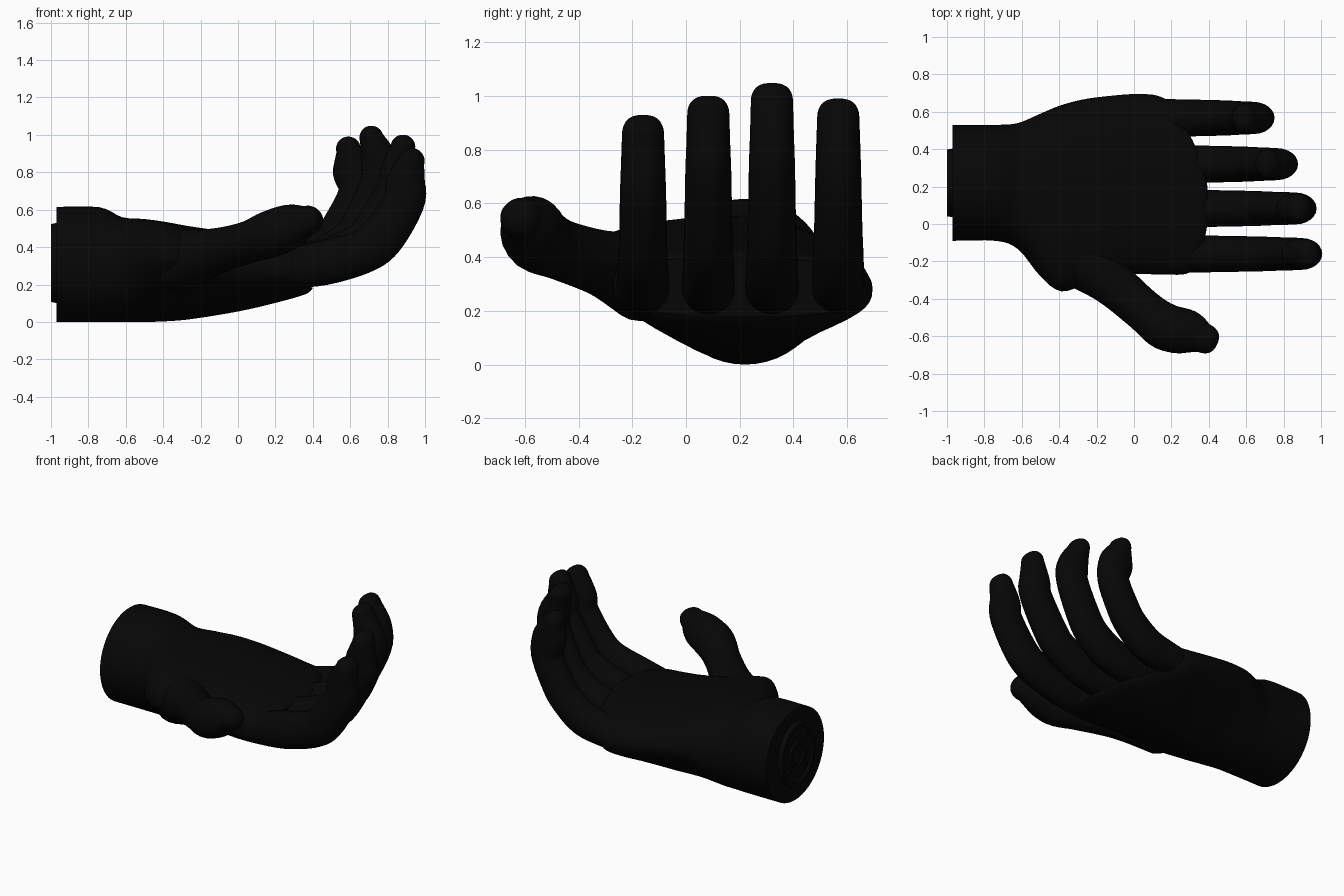
import bpy, bmesh, math
from mathutils import Vector

if "Cube" in bpy.data.objects:
    bpy.data.objects.remove(bpy.data.objects["Cube"], do_unlink=True)

black = bpy.data.materials.new("matte black")
black.use_nodes = True
black.diffuse_color = (0.002, 0.002, 0.002, 1)
black.node_tree.nodes["Principled BSDF"].inputs["Base Color"].default_value = black.diffuse_color
black.node_tree.nodes["Principled BSDF"].inputs["Roughness"].default_value = 0.8


def spline(points, steps=5):
    """Smooth the rows of numbers into a denser list passing through each row."""
    p = [points[0]] + list(points) + [points[-1]]
    out = []
    for i in range(1, len(p) - 2):
        for s in range(steps):
            t = s / steps
            out.append([0.5 * (2 * b + (c - a) * t + (2 * a - 5 * b + 4 * c - d) * t * t
                               + (3 * b - a - 3 * c + d) * t ** 3)
                        for a, b, c, d in zip(p[i - 1], p[i], p[i + 1], p[i + 2])])
    out.append(list(points[-1]))
    return out


def loft(name, rings):
    """Skin a list of equal-length point rings and close both ends."""
    bm = bmesh.new()
    loops = [[bm.verts.new(c) for c in ring] for ring in rings]
    n = len(loops[0])
    for a, b in zip(loops, loops[1:]):
        for i in range(n):
            j = (i + 1) % n
            bm.faces.new((a[i], a[j], b[j], b[i]))
    bm.faces.new(loops[0])
    bm.faces.new(loops[-1])
    bmesh.ops.recalc_face_normals(bm, faces=bm.faces)
    mesh = bpy.data.meshes.new(name)
    bm.to_mesh(mesh)
    bm.free()
    mesh.materials.append(black)
    obj = bpy.data.objects.new(name, mesh)
    bpy.context.collection.objects.link(obj)
    bpy.ops.object.select_all(action="DESELECT")
    bpy.context.view_layer.objects.active = obj
    obj.select_set(True)
    bpy.ops.object.shade_smooth_by_angle(angle=math.radians(40))
    return obj


def digit(name, path, sides=24):
    """Limb with a blunt tip through rows of x, y, z, depth radius, width radius."""
    rows = spline(path)
    pts = [Vector(r[:3]) for r in rows]
    stations = []
    for i, (p, row) in enumerate(zip(pts, rows)):
        t = (pts[min(i + 1, len(pts) - 1)] - pts[max(i - 1, 0)]).normalized()
        stations.append((p, t, row[3], row[4]))
    # blunt tip, wider sideways like a fingertip
    p, t, r, w = stations[-1]
    for k in range(1, 8):
        a = k * math.pi / 2 / 7.15
        stations.append((p + t * r * math.sin(a), t, r * math.cos(a), w * math.cos(a) ** 0.7))
    # rounded root
    p, t, r, w = stations[0]
    for k in range(1, 6):
        a = k * math.pi / 2 / 5.2
        stations.insert(0, (p - t * r * math.sin(a), t, r * math.cos(a), w * math.cos(a)))
    span = pts[-1] - pts[0]
    across = Vector((-span.y, span.x, 0)).normalized()
    rings = []
    for p, t, r, w in stations:
        side = (across - t * across.dot(t)).normalized()
        up = t.cross(side)
        rings.append([p + side * w * math.cos(a) + up * r * math.sin(a)
                      for a in (2 * math.pi * i / sides for i in range(sides))])
    return loft(name, rings)


# Wrist and palm: x, y low, y high, z low, z high, z widest, roundness below, end bow
SECTIONS = [
    (-0.97, -0.09, 0.53, 0.0, 0.615, 0.31, 2, 0),
    (-0.74, -0.09, 0.53, 0.0, 0.613, 0.31, 2, 0),
    (-0.62, -0.135, 0.54, 0.0, 0.56, 0.31, 1.85, 0),
    (-0.5, -0.28, 0.59, 0.0, 0.55, 0.33, 1.55, 0),
    (-0.39, -0.36, 0.635, 0.003, 0.535, 0.34, 1.4, 0),
    (-0.25, -0.32, 0.67, 0.015, 0.51, 0.32, 1.45, 0),
    (0.0, -0.27, 0.69, 0.055, 0.475, 0.29, 1.65, 0.3),
    (0.2, -0.27, 0.695, 0.1, 0.445, 0.285, 2.1, 0.7),
    (0.36, -0.27, 0.69, 0.147, 0.425, 0.285, 2.7, 1),
    (0.4, -0.25, 0.67, 0.18, 0.4, 0.285, 2.8, 1),
]
WRIST_Y = 0.22


def palm_ring(row, sides=48):
    x, y0, y1, z0, z1, zm, n, bow = row
    mid = (y0 + y1) / 2
    # the upper thumb side is fuller past the wrist
    fullness = 2 + 1.2 * min(1, max(0, (x + 0.65) / 0.25))
    ring = []
    for i in range(sides):
        a = 2 * math.pi * i / sides
        c, s = math.cos(a), math.sin(a)
        e = 2 / n if s < 0 else 2 / (fullness if c < 0 else 2.1)
        y = mid + (y1 - y0) / 2 * math.copysign(abs(c) ** e, c) + (WRIST_Y - mid) * max(0, -s) ** e
        z = zm + ((z1 - zm) if s > 0 else (zm - z0)) * math.copysign(abs(s) ** e, s)
        ring.append((x - bow * 0.18 * ((y - 0.1) / 0.5) ** 2, y, z))
    return ring


loft("palm_and_wrist", [palm_ring(r) for r in spline(SECTIONS, 4)])

# Fingers: side position, then x, z, depth radius along each
FINGERS = {
    "index_finger": (-0.16, [(0.27, 0.285, 0.105), (0.45, 0.315, 0.12), (0.66, 0.373, 0.117), (0.77, 0.455, 0.12),
                             (0.887, 0.64, 0.11), (0.898, 0.75, 0.104), (0.928, 0.86, 0.07)]),
    "middle_finger": (0.083, [(0.27, 0.285, 0.105), (0.47, 0.325, 0.12), (0.65, 0.407, 0.115), (0.735, 0.495, 0.117),
                              (0.856, 0.71, 0.11), (0.865, 0.81, 0.104), (0.882, 0.935, 0.066)]),
    "ring_finger": (0.32, [(0.25, 0.285, 0.105), (0.46, 0.335, 0.12), (0.6, 0.427, 0.115), (0.674, 0.533, 0.114),
                           (0.762, 0.74, 0.108), (0.758, 0.85, 0.104), (0.713, 0.985, 0.064)]),
    "little_finger": (0.567, [(0.17, 0.285, 0.1), (0.36, 0.325, 0.113), (0.497, 0.425, 0.11), (0.565, 0.52, 0.11),
                              (0.642, 0.69, 0.106), (0.618, 0.82, 0.114), (0.59, 0.925, 0.066)]),
}
for name, (y, path) in FINGERS.items():
    digit(name, [(x, y, z, r, 0.101 - 0.0038 * i) for i, (x, z, r) in enumerate(path)])

# Thumb
THUMB = [(-0.32, -0.16, 0.33, 0.17), (-0.13, -0.305, 0.375, 0.125), (0.05, -0.46, 0.425, 0.113),
         (0.17, -0.55, 0.468, 0.126), (0.29, -0.577, 0.515, 0.117), (0.372, -0.61, 0.542, 0.08)]
digit("thumb", [(*row, row[3]) for row in THUMB])


def disc(name, y, z, ry, rz, x0, x1, hole=0.0, sides=40):
    """Flat plate facing along x, with an optional shallow centre recess."""
    def ring(x, k):
        return [(x, y + ry * k * math.cos(a), z + rz * k * math.sin(a))
                for a in (2 * math.pi * i / sides for i in range(sides))]
    rings = [ring(x1, 1), ring(x0, 0.97)]
    if hole:
        rings += [ring(x0, hole), ring((x0 + x1) / 2, hole)]
    return loft(name, rings)


# Wrist mounting plate, hub and screws
disc("mounting_plate", WRIST_Y, 0.315, 0.184, 0.215, -1.0, -0.965, 0.85)
disc("mounting_hub", WRIST_Y, 0.315, 0.09, 0.09, -0.998, -0.965, 0.7)
for i in range(4):
    a = math.pi / 4 + i * math.pi / 2
    disc("mounting_screw", WRIST_Y + 0.12 * math.cos(a), 0.315 + 0.135 * math.sin(a),
         0.02, 0.02, -0.993, -0.965, sides=16)
